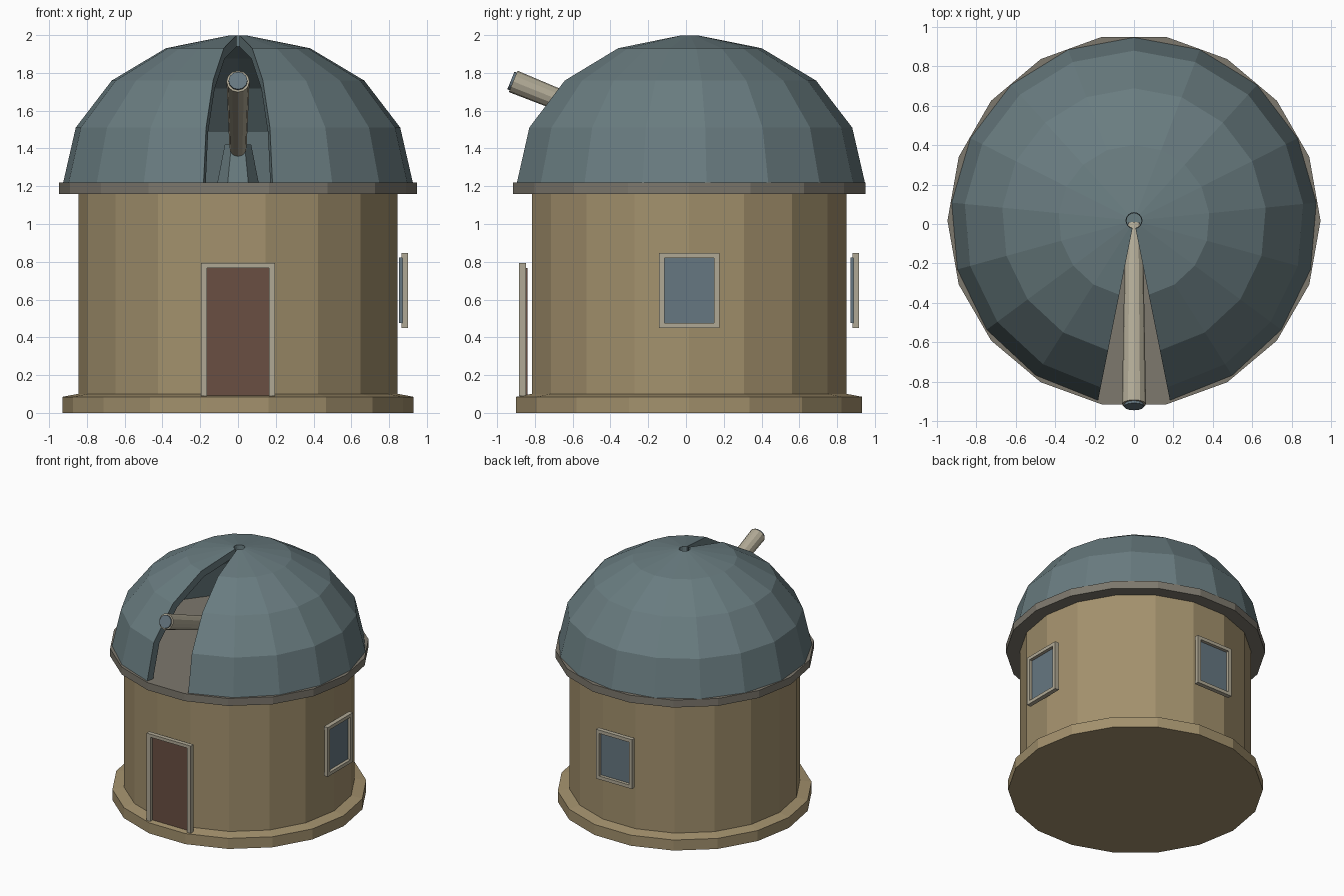
import bpy, bmesh, math
from mathutils import Vector

if "Cube" in bpy.data.objects:
    bpy.data.objects.remove(bpy.data.objects["Cube"])

CY = 0.017   # building axis sits slightly behind the origin


def srgb(r, g, b):
    f = lambda c: c / 12.92 if c <= 0.04045 else ((c + 0.055) / 1.055) ** 2.4
    return (f(r / 255), f(g / 255), f(b / 255), 1)


def material(name, r, g, b):
    m = bpy.data.materials.new(name)
    m.diffuse_color = srgb(r, g, b)
    m.use_nodes = True
    m.node_tree.nodes["Principled BSDF"].inputs["Base Color"].default_value = m.diffuse_color
    return m


STONE = material("sandstone", 163, 145, 109)
DOME = material("dome_teal", 105, 124, 128)
RING = material("ring_grey", 125, 120, 109)
TRIM = material("pale_trim", 176, 169, 149)
DOOR = material("door_brown", 106, 79, 66)
GLASS = material("window_glass", 102, 119, 129)


def finish(name, bm, mat):
    bmesh.ops.recalc_face_normals(bm, faces=bm.faces)
    me = bpy.data.meshes.new(name)
    bm.to_mesh(me)
    bm.free()
    me.materials.append(mat)
    ob = bpy.data.objects.new(name, me)
    bpy.context.collection.objects.link(ob)
    return ob


def lathe(name, profile, sides, mat, origin=(0, CY, 0)):
    """Solid of revolution from (radius, z) rings with flat end caps."""
    bm = bmesh.new()
    o = Vector(origin)
    rings = []
    for r, z in profile:
        rings.append([bm.verts.new(o + Vector((r * math.cos(a), r * math.sin(a), z)))
                      for a in (math.tau * i / sides for i in range(sides))])
    for a, b in zip(rings, rings[1:]):
        for i in range(sides):
            j = (i + 1) % sides
            bm.faces.new((a[i], a[j], b[j], b[i]))
    bm.faces.new(rings[0])
    bm.faces.new(rings[-1])
    return finish(name, bm, mat)


def box(bm, lo, hi):
    ret = bmesh.ops.create_cube(bm, size=1)
    for v in ret["verts"]:
        v.co = [lo[k] + (v.co[k] + 0.5) * (hi[k] - lo[k]) for k in range(3)]


def opening(name, half, z0, z1, angle, mat, boxes):
    """Boxes given as (x0, x1, r0, r1, z0, z1) on the front, turned round the axis."""
    bm = bmesh.new()
    for x0, x1, r0, r1, a, b in boxes:
        box(bm, (x0, -r1, a), (x1, -r0, b))
    ob = finish(name, bm, mat)
    ob.location = (0, CY, 0)
    ob.rotation_euler = (0, 0, angle)
    return ob


# Building: plinth, wall drum and the ring the dome rests on
lathe("plinth", [(0.93, 0), (0.93, 0.085), (0.84, 0.102)], 18, STONE)
lathe("wall", [(0.845, 0.09), (0.845, 1.17)], 18, STONE)
lathe("dome_ring", [(0.947, 1.16), (0.947, 1.22)], 18, RING)

# Dome: thick shell swept round the axis, leaving a wedge slit at the front
SEG, STEPS = 16, 4
GAP, TOP = math.radians(11.3), math.radians(87.5)
bm = bmesh.new()
outer = [(0.93 * math.cos(TOP * k / STEPS), 0.78 * math.sin(TOP * k / STEPS)) for k in range(STEPS + 1)]
inner = [(0.87 * math.cos(TOP * k / STEPS), 0.72 * math.sin(TOP * k / STEPS)) for k in range(STEPS + 1)]
loop = outer + inner[::-1]
slices = []
for i in range(SEG + 1):
    a = -math.pi / 2 + GAP + (math.tau - 2 * GAP) * i / SEG
    slices.append([bm.verts.new((r * math.cos(a), CY + r * math.sin(a), 1.22 + z)) for r, z in loop])
n = len(loop)
for s, t in zip(slices, slices[1:]):
    for k in range(n):
        bm.faces.new((s[k], t[k], t[(k + 1) % n], s[(k + 1) % n]))
for s in (slices[0], slices[-1]):       # slit edges
    for k in range(STEPS):
        bm.faces.new((s[k], s[k + 1], s[n - 2 - k], s[n - 1 - k]))
finish("dome", bm, DOME)

# Telescope on its pier
lathe("telescope_pier", [(0.11, 1.215), (0.07, 1.42)], 6, DOME)
TILT = math.radians(22)
AIM = Vector((0, -math.cos(TILT), math.sin(TILT)))
FRONT = Vector((0, -0.915, 1.755))
LENGTH = 0.98
for name, prof, mat in (("telescope_tube", [(0.045, -LENGTH), (0.061, 0)], TRIM),
                        ("telescope_lens", [(0.05, -0.01), (0.05, 0.013)], GLASS)):
    ob = lathe(name, prof, 12, mat, (0, 0, 0))
    ob.location = FRONT
    ob.rotation_euler = AIM.to_track_quat('Z', 'Y').to_euler()

# Door with a three-sided frame
opening("door", 0.165, 0.09, 0.77, 0, DOOR, [(-0.165, 0.165, 0.855, 0.875, 0.09, 0.768)])
opening("door_frame", 0.195, 0.09, 0.79, 0, TRIM,
        [(-0.197, -0.163, 0.865, 0.9, 0.09, 0.768),
         (0.163, 0.197, 0.865, 0.9, 0.09, 0.768),
         (-0.197, 0.197, 0.865, 0.9, 0.768, 0.793)])

# Windows on the right and at the back
for side, ang in (("right", math.pi / 2), ("back", math.pi)):
    opening(side + "_window_glass", 0, 0, 0, ang, GLASS, [(-0.135, 0.135, 0.853, 0.875, 0.475, 0.822)])
    opening(side + "_window_frame", 0, 0, 0, ang, TRIM,
            [(-0.16, 0.16, 0.865, 0.9, 0.45, 0.477),
             (-0.16, 0.16, 0.865, 0.9, 0.82, 0.847),
             (-0.16, -0.132, 0.87, 0.9, 0.477, 0.82),
             (0.132, 0.16, 0.87, 0.9, 0.477, 0.82)])
